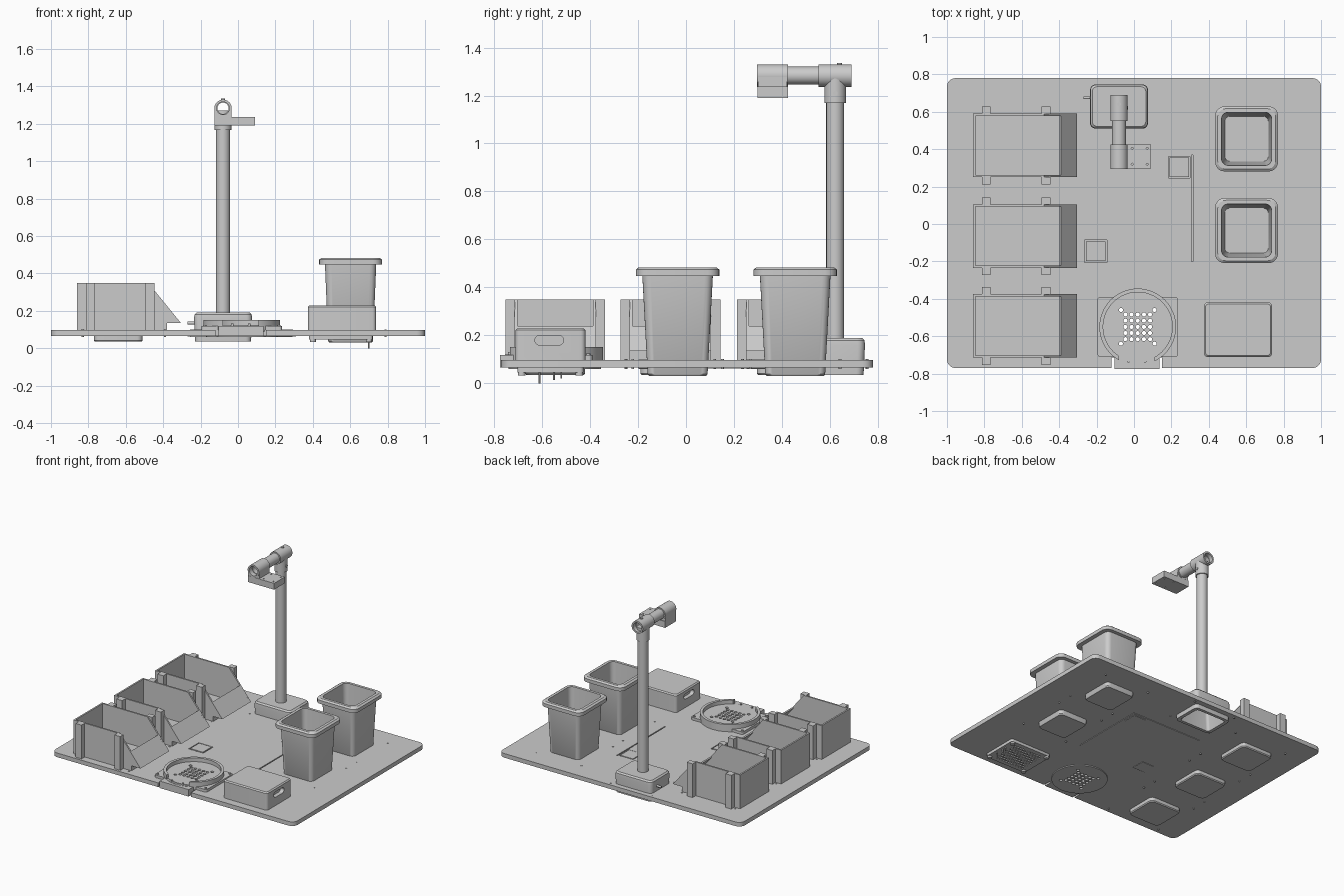
import bpy, bmesh, math
from mathutils import Vector, Matrix

if "Cube" in bpy.data.objects:
    bpy.data.objects.remove(bpy.data.objects["Cube"])

def finish(name, bm, loc=(0, 0, 0), rot=None):
    bmesh.ops.recalc_face_normals(bm, faces=bm.faces)
    if rot:
        bm.transform(rot)
    bm.transform(Matrix.Translation(loc))
    me = bpy.data.meshes.new(name)
    bm.to_mesh(me)
    bm.free()
    ob = bpy.data.objects.new(name, me)
    bpy.context.collection.objects.link(ob)
    return ob

def skin(bm, rings, closed=False):
    vr = [[bm.verts.new(p) for p in r] for r in rings]
    n = len(vr[0])
    pairs = list(zip(vr, vr[1:])) + ([(vr[-1], vr[0])] if closed else [])
    for a, b in pairs:
        for i in range(n):
            j = (i + 1) % n
            bm.faces.new((a[i], a[j], b[j], b[i]))
    if not closed:
        bm.faces.new(vr[0][::-1])
        bm.faces.new(vr[-1])

def loft(name, cx, cy, sections, rot=None, z=0, seg=5):
    """Stack of rounded rectangles (half x, half y, corner radius, z)."""
    rings = []
    for hx, hy, r, h in sections:
        ring = []
        for q, (sx, sy) in enumerate(((1, 1), (-1, 1), (-1, -1), (1, -1))):
            for k in range(seg + 1):
                a = (q + k / seg) * math.pi / 2
                ring.append((sx * (hx - r) + r * math.cos(a), sy * (hy - r) + r * math.sin(a), h))
        rings.append(ring)
    bm = bmesh.new()
    skin(bm, rings)
    return finish(name, bm, (cx, cy, z), rot)

def box(name, x0, x1, y0, y1, z0, z1):
    bm = bmesh.new()
    bmesh.ops.create_cube(bm, size=1)
    bm.transform(Matrix.Diagonal((x1 - x0, y1 - y0, z1 - z0, 1)))
    return finish(name, bm, ((x0 + x1) / 2, (y0 + y1) / 2, (z0 + z1) / 2))

def tube(name, p0, p1, r, inner=0, n=40):
    """Rod, or hollow pipe when inner is given, from p0 to p1."""
    p0, d = Vector(p0), Vector(p1) - Vector(p0)
    L = d.length
    ring = lambda rad, h: [(rad * math.cos(2 * math.pi * i / n), rad * math.sin(2 * math.pi * i / n), h) for i in range(n)]
    bm = bmesh.new()
    if inner:
        skin(bm, [ring(r, 0), ring(r, L), ring(inner, L), ring(inner, 0)], True)
    else:
        skin(bm, [ring(r, 0), ring(r, L)])
    return finish(name, bm, p0, Vector((0, 0, 1)).rotation_difference(d).to_matrix().to_4x4())

def prism(name, pts, y0, y1):
    bm = bmesh.new()
    skin(bm, [[(x, y, z) for x, z in pts] for y in (y0, y1)])
    return finish(name, bm)

def cut(ob, cutters, keep=False):
    for c in cutters:
        m = ob.modifiers.new("cut", 'BOOLEAN')
        m.operation, m.solver, m.object = 'DIFFERENCE', 'EXACT', c
        bpy.context.view_layer.objects.active = ob
        bpy.ops.object.modifier_apply(modifier=m.name)
        if not keep:
            bpy.data.objects.remove(c)

def join(obs):
    bpy.ops.object.select_all(action='DESELECT')
    for o in obs:
        o.select_set(True)
    bpy.context.view_layer.objects.active = obs[0]
    bpy.ops.object.join()
    return obs[0]

# deck with openings, shallow inspection squares and the front notch
deck = loft("deck", 0, 0.005, [(1, .775, .045, .067), (1, .775, .045, .098)])
cut(deck, [
    box("c", -.12, .15, -.9, -.715, 0, .2),
    loft("c", -.08, .628, [(.125, .09, .02, 0), (.125, .09, .02, .2)]),
    box("c", .185, .30, .245, .36, .08, .2),
    box("c", -.265, -.145, -.205, -.085, .08, .2),
    box("c", .308, .316, -.20, .37, .085, .2)])
box("under_panel", -.27, .31, -.20, .37, .063, .07)
for x, y in ((.2425, .3025), (-.205, -.145)):
    box("corner_pad", x - .05, x + .05, y - .05, y + .05, .060, .064)
    box("inspection_plate", x - .052, x + .052, y - .052, y + .052, .078, .1)

# three open hoppers along the left side
T = .012
side = [(-.86, .098), (-.86, .35), (-.48, .35), (-.305, .135), (-.38, .135), (-.38, .098)]
for cy in (.42, -.065, -.545):
    y0, y1 = cy - .17, cy + .17
    prism("hopper_side", side, y0, y0 + T)
    prism("hopper_side", side, y1 - T, y1)
    box("hopper_back", -.86, -.86 + T, y0, y1, .098, .35)
    floor = box("hopper_floor", -.86, -.38, y0, y1, .09, .108)
    prism("hopper_lip", [(-.39, .239), (-.305, .135), (-.38, .135), (-.38, .098), (-.392, .098),
                         (-.392, .145), (-.325, .147), (-.397, .232)], y0, y1)
    loft("hopper_tray", -.64, cy, [(.125, .12, .03, .035), (.13, .125, .03, .042), (.13, .125, .03, .11)])
    for px in (-.79, -.47):
        for s in (-1, 1):
            yy = sorted((cy + s * .168, cy + s * .208))
            box("hopper_post", px - .024, px + .024, *yy, .09, .35)

# two tapered bins on the right
for cy in (.455, -.035):
    loft("bin", .602, cy, [
        (.115, .12, .03, .032), (.12, .125, .03, .04), (.137, .147, .035, .448), (.168, .174, .05, .448),
        (.168, .174, .05, .474), (.155, .162, .045, .484), (.134, .142, .035, .484), (.114, .117, .025, .05)])

# mast foot, hollow underneath
foot = loft("mast_foot", -.08, .628, [
    (.10, .07, .02, .16), (.125, .09, .02, .036), (.15, .112, .03, .036), (.155, .118, .03, .16),
    (.153, .116, .03, .18), (.143, .106, .025, .19)])
cut(foot, [tube("c", (-.08, .622, .1), (-.08, .622, .25), .036)])
tube("foot_peg", (-.27, .675, .135), (-.22, .675, .135), .008, n=16)

# mast, tee joint and arm
PX, PY, AZ = -.08, .622, 1.283
tube("mast", (PX, PY, .16), (PX, PY, 1.2), .0375, .03)
tube("tee_collar", (PX, PY, 1.168), (PX, PY, 1.27), .045)
tube("tee_sleeve", (PX, .552, AZ), (PX, .69, AZ), .0465, .034)
tube("arm", (PX, .33, AZ), (PX, .66, AZ), .037, .03)
tube("arm_end_sleeve", (PX, .295, AZ), (PX, .425, AZ), .0465, .034)
tube("set_screw", (PX, .64, 1.32), (PX, .64, 1.335), .01, n=16)
tube("set_screw", (PX + .035, PY, 1.21), (PX + .049, PY, 1.21), .01, n=16)

# mounting plate under the arm end
mount = box("mount_plate", -.125, .09, .297, .425, 1.19, 1.237)
holes = [tube("c", (x, y, 1.1), (x, y, 1.3), .005, n=12) for x in (-.01, .07) for y in (.32, .405)]
cut(mount, [join(holes)])
prism("mount_saddle", [(-.126, 1.235), (-.034, 1.235), (-.034, AZ), (-.126, AZ)], .30, .42)
cut(bpy.data.objects["mount_saddle"], [tube("c", (PX, .2, AZ), (PX, .5, AZ), .036)])

# control box with hand slots in both ends
case = loft("control_box", .556, -.565, [(.182, .146, .02, .09), (.182, .146, .02, .222), (.174, .138, .018, .23)])
turn = Matrix.Rotation(math.pi / 2, 4, 'Y')
cut(case, [loft("c", x, -.57, [(.02, .06, .0199, -.03), (.02, .06, .0199, .03)], turn, .18) for x in (.374, .738)])
grille = loft("vent_grille", .55, -.565, [(.17, .138, .015, .046), (.17, .138, .015, .07)])
vents = [tube("c", (.43 + .024 * i + (j % 2) * .012, -.665 + .022 * j, .03), (.43 + .024 * i + (j % 2) * .012, -.665 + .022 * j, .06), .0075, n=8)
         for i in range(10) for j in range(10)]
cut(grille, [join(vents)])
for x in (.40, .70):
    for y in (-.685, -.445):
        tube("grille_foot", (x, y, .034), (x, y, .06), .016, n=20)
for y, z in ((-.61, 0), (-.55, .015), (-.52, .02)):
    tube("grille_pin", (.70, y, z), (.70, y, .06), .004, n=10)

# round perforated station at the front
CX, CY = .02, -.55
flange = loft("station_flange", CX, CY, [(.215, .16, .015, .09), (.215, .16, .015, .118)])
disc = tube("station_disc", (CX, CY, .06), (CX, CY, .124), .19, n=64)
ring = tube("station_ring", (CX, CY, .09), (CX, CY, .152), .205, .185, n=64)
grid = [(i * .033, j * .033) for i in range(-2, 3) for j in range(-2, 3)]
grid += [(sx * .09, sy * .09) for sx in (-1, 1) for sy in (-1, 1)]
drill = join([tube("c", (CX + x, CY + y, 0), (CX + x, CY + y, .3), .011, n=16) for x, y in grid])
for ob in (deck, flange, disc):
    cut(ob, [drill], keep=True)
bpy.data.objects.remove(drill)
cut(ring, [box("c", -.08, .11, -.85, -.68, .12, .2)])
box("station_tongue", -.105, .135, -.775, -.69, .066, .118)
for x in (-.03, .06):
    tube("tongue_pin", (x, -.735, .11), (x, -.735, .132), .007, n=16)

# screw heads on the deck
spots = [(.602 + sx * .187, cy + sy * .187) for cy in (.455, -.035) for sx in (-1, 1) for sy in (-1, 1)]
spots += [(x, y) for x in (-.25, .095) for y in (.755, .495)]
spots += [(x, cy + s * .185) for x in (-.83, -.39) for cy in (.42, -.065, -.545) for s in (-1, 1)]
for x, y in spots:
    tube("deck_screw", (x, y, .06), (x, y, .101), .006, n=12)
for sx in (-1, 1):
    for sy in (-1, 1):
        tube("flange_screw", (CX + sx * .198, CY + sy * .142, .1), (CX + sx * .198, CY + sy * .142, .124), .009, n=16)

# smooth the round parts, keep edges crisp
bpy.ops.object.select_all(action='SELECT')
bpy.context.view_layer.objects.active = deck
bpy.ops.object.shade_smooth_by_angle(angle=math.radians(30))
